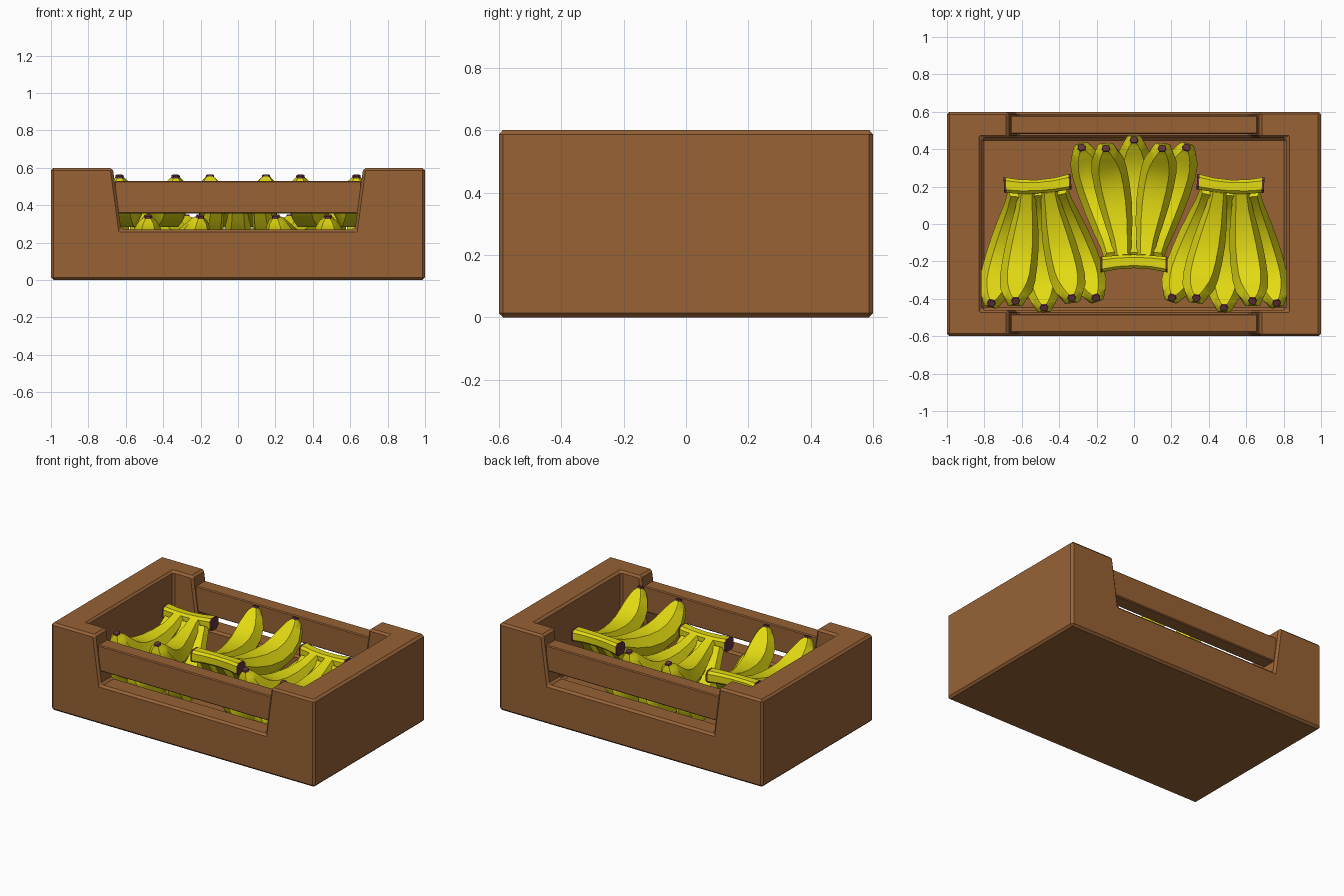
import bpy, bmesh, math
from mathutils import Vector, Matrix

if "Cube" in bpy.data.objects:
    bpy.data.objects.remove(bpy.data.objects["Cube"])


def material(name, rgb):
    m = bpy.data.materials.new(name)
    m.diffuse_color = (*rgb, 1)
    m.use_nodes = True
    m.node_tree.nodes["Principled BSDF"].inputs["Base Color"].default_value = m.diffuse_color
    return m


WOOD = material("brown wood", (0.31, 0.122, 0.036))
YELLOW = material("banana yellow", (0.76, 0.70, 0.006))
TIP = material("dark tip", (0.12, 0.035, 0.045))


def add_object(name, bm, mats):
    bmesh.ops.recalc_face_normals(bm, faces=bm.faces[:])
    mesh = bpy.data.meshes.new(name)
    bm.to_mesh(mesh)
    bm.free()
    for m in mats:
        mesh.materials.append(m)
    ob = bpy.data.objects.new(name, mesh)
    bpy.context.collection.objects.link(ob)
    return ob


def box(name, lo, hi):
    bm = bmesh.new()
    bmesh.ops.create_cube(bm, size=1)
    lo, hi = Vector(lo), Vector(hi)
    for v in bm.verts:
        v.co = (lo + hi) / 2 + v.co * (hi - lo)
    return add_object(name, bm, [WOOD])


def bevel(ob, width):
    m = ob.modifiers.new("bevel", "BEVEL")
    m.width = width
    m.segments = 1
    m.limit_method = "ANGLE"
    m.angle_limit = math.radians(30)


def cut(ob, cutter):
    m = ob.modifiers.new("cut", "BOOLEAN")
    m.operation = "DIFFERENCE"
    m.solver = "EXACT"
    m.object = cutter
    cutter.hide_render = True
    cutter.hide_viewport = True


# Crate: solid block, hollowed, with a flared notch through front and back
crate = box("crate", (-1, -0.6, 0), (1, 0.6, 0.6))
cut(crate, box("cavity_cutter", (-0.815, -0.46, 0.1), (0.815, 0.46, 0.8)))
bm = bmesh.new()
profile = [(-0.625, 0.27), (0.625, 0.27), (0.69, 0.75), (-0.69, 0.75)]
face = bm.faces.new([bm.verts.new((x, -0.8, z)) for x, z in profile])
ext = bmesh.ops.extrude_face_region(bm, geom=[face])
bmesh.ops.translate(bm, vec=(0, 1.6, 0),
                    verts=[g for g in ext["geom"] if isinstance(g, bmesh.types.BMVert)])
cut(crate, add_object("notch_cutter", bm, [WOOD]))
bevel(crate, 0.014)

# Slats bridging the notches
for name, s in (("front_slat", -1), ("back_slat", 1)):
    slat = box(name, (-0.66, s * 0.53 - 0.05, 0.355), (0.66, s * 0.53 + 0.05, 0.53))
    bevel(slat, 0.006)


def loft(bm, rings, tip_rings, cap_start):
    """Skin rings of points; the last tip_rings bands and the end are dark."""
    vs = [[bm.verts.new(p) for p in r] for r in rings]
    n = len(vs[0])
    for i in range(len(vs) - 1):
        for j in range(n):
            k = (j + 1) % n
            f = bm.faces.new((vs[i][j], vs[i][k], vs[i + 1][k], vs[i + 1][j]))
            dark = i >= len(vs) - 1 - tip_rings or (cap_start and i < tip_rings)
            f.material_index = int(dark)
    bm.faces.new(vs[0]).material_index = int(cap_start)
    bm.faces.new(vs[-1]).material_index = 1


# Six-sided banana section and radius along its length
SECTION = [(0.62, 0.75), (1, 0), (0.6, -0.85), (-0.6, -0.85), (-1, 0), (-0.62, 0.75)]
RADII = [(0, 0.045), (0.12, 0.055), (0.25, 0.073), (0.4, 0.088), (0.55, 0.095),
         (0.7, 0.095), (0.82, 0.086), (0.91, 0.066), (0.96, 0.046), (0.985, 0.024), (1, 0.021)]


def banana(bm, points):
    a, b, c, d = (Vector(p) for p in points)
    rings = []
    for t, r in RADII:
        u = 1 - t
        p = a * u**3 + b * 3 * u * u * t + c * 3 * u * t * t + d * t**3
        tan = ((b - a) * u * u + (c - b) * 2 * u * t + (d - c) * t * t).normalized()
        side = tan.cross(Vector((0, 0, 1))).normalized()
        up = side.cross(tan)
        rings.append([p + (side * x + up * z) * r for x, z in SECTION])
    loft(bm, rings, 1, False)


def bunch(name, location, turn):
    bm = bmesh.new()
    # Lower layer of three, upper layer of two
    for s in (-1, 0, 1):
        y = 0.65 - 0.04 * abs(s)
        banana(bm, [(0.115 * s, 0.02, 0.435), (0.14 * s, 0.2, 0.16),
                    (0.255 * s, y - 0.09, 0.10), (0.28 * s, y, 0.345)])
    for s in (-1, 1):
        banana(bm, [(0.06 * s, 0.02, 0.45), (0.075 * s, 0.25, 0.33),
                    (0.15 * s, 0.53, 0.29), (0.15 * s, 0.605, 0.56)])
    # Bowed stem bar with dark cut ends
    rings = []
    for x in (-0.18, -0.168, -0.09, 0, 0.09, 0.168, 0.18):
        y = -0.018 * (x / 0.18) ** 2
        h = 0.036 + 0.006 * (x / 0.18) ** 2
        rings.append([(x, y + h * p, 0.455 + h * q) for p, q in
                      ((1, 0.6), (0.6, 1), (-0.6, 1), (-1, 0.6),
                       (-1, -0.6), (-0.6, -1), (0.6, -1), (1, -0.6))])
    loft(bm, rings, 1, True)
    ob = add_object(name, bm, [YELLOW, TIP])
    ob.data.shade_smooth()
    ob.data.set_sharp_from_angle(angle=math.radians(38))
    ob.matrix_world = Matrix.Translation(location) @ Matrix.Rotation(math.radians(turn), 4, "Z")


bunch("middle_banana_bunch", (0, -0.2, 0), 0)
bunch("left_banana_bunch", (-0.515, 0.2, 0), 183)
bunch("right_banana_bunch", (0.515, 0.2, 0), 177)
